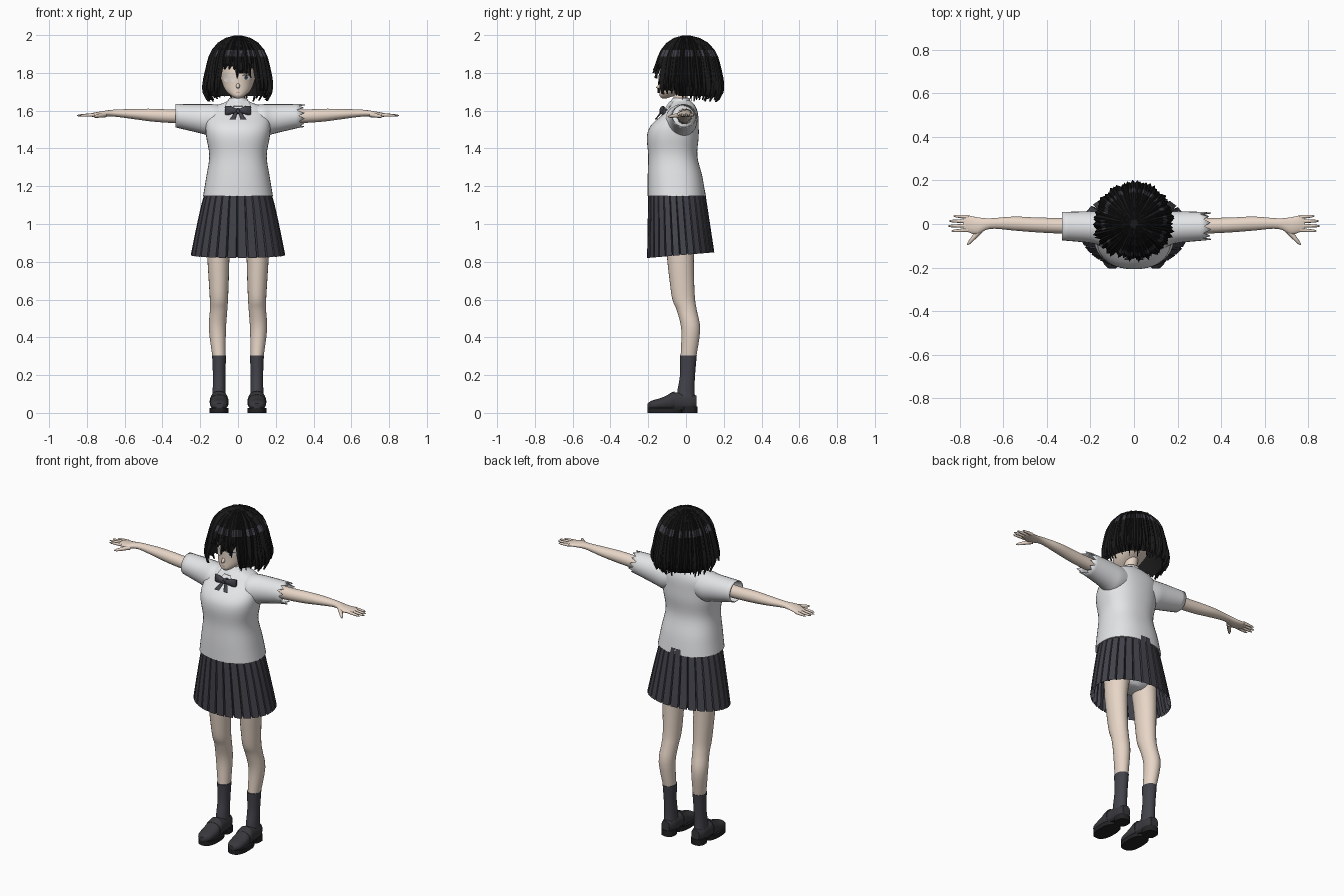
import bpy, bmesh, random
from math import sin, cos, pi, radians, sqrt, copysign
from mathutils import Vector

random.seed(4)
if "Cube" in bpy.data.objects:
    bpy.data.objects.remove(bpy.data.objects["Cube"])


def material(name, r, g, b):
    m = bpy.data.materials.new(name)
    m.use_nodes = True
    m.diffuse_color = (r, g, b, 1)
    m.node_tree.nodes["Principled BSDF"].inputs["Base Color"].default_value = (r, g, b, 1)
    return m


SKIN = material("skin", .8, .67, .57)
WHITE = material("white cloth", .83, .84, .86)
GREY = material("dark grey cloth", .055, .055, .07)
SHOE = material("shoe leather", .04, .04, .047)
SOLE = material("sole black", .016, .016, .018)
HAIR = material("black hair", .009, .009, .009)
SHINE = material("hair shine", .05, .05, .065)
PATCH = material("eye patch cream", .8, .72, .66)
LIP = material("lip brown", .38, .2, .16)


def make(name, bm, mats, smooth=True):
    bmesh.ops.recalc_face_normals(bm, faces=bm.faces)
    mesh = bpy.data.meshes.new(name)
    bm.to_mesh(mesh)
    bm.free()
    ob = bpy.data.objects.new(name, mesh)
    bpy.context.collection.objects.link(ob)
    for m in mats:
        mesh.materials.append(m)
    if smooth:
        bpy.ops.object.select_all(action='DESELECT')
        ob.select_set(True)
        bpy.context.view_layer.objects.active = ob
        bpy.ops.object.shade_smooth_by_angle(angle=radians(45))
    return ob


def bridge(bm, rings, caps=True):
    """Joins closed rings of points with faces."""
    loops = [[bm.verts.new(p) for p in ring] for ring in rings]
    n = len(loops[0])
    faces = []
    for a, b in zip(loops, loops[1:]):
        for j in range(n):
            k = (j + 1) % n
            faces.append(bm.faces.new((a[j], a[k], b[k], b[j])))
    if caps:
        faces += [bm.faces.new(loops[0]), bm.faces.new(loops[-1])]
    return faces


def smooth_rows(rows, steps):
    """Passes a Catmull-Rom curve through the section rows."""
    rows = [Vector(r) for r in rows]
    out = []
    for i in range(len(rows) - 1):
        p, q = rows[i], rows[i + 1]
        m = (q - rows[max(i - 1, 0)]) / 2
        n = (rows[min(i + 2, len(rows) - 1)] - p) / 2
        for s in range(steps):
            t = s / steps
            out.append(p + m * t + (3 * (q - p) - 2 * m - n) * t**2 + (2 * (p - q) + m + n) * t**3)
    return out + [rows[-1]]


def loft(name, rows, mat, axis='z', sign=1, power=2, segs=24, steps=4, wall=0, torn=False):
    """Each row is position along the axis, two centres and two radii."""
    rings = []
    rows = smooth_rows(rows, steps)
    for t, u, v, ru, rv in rows:
        ring = []
        for j in range(segs):
            c, s = cos(2 * pi * j / segs), sin(2 * pi * j / segs)
            a = u + ru * copysign(abs(c)**(2 / power), c)
            b = v + rv * copysign(abs(s)**(2 / power), s)
            w = t
            if torn and t == rows[-1][0]:
                w += random.uniform(.008, .024) if j % 2 else -random.uniform(.005, .03)
            x, y, z = {'x': (w, a, b), 'y': (a, w, b), 'z': (a, b, w)}[axis]
            ring.append((x * sign, y, z))
        rings.append(ring)
    bm = bmesh.new()
    bridge(bm, rings, caps=not wall)
    ob = make(name, bm, [mat])
    if wall:
        mod = ob.modifiers.new("thickness", 'SOLIDIFY')
        mod.thickness = wall
    return ob


def tube(name, start, end, r0, r1, mat, sign):
    """A tapering finger with a rounded tip."""
    a, b = Vector(start), Vector(end)
    turn = (b - a).to_track_quat('Z', 'Y')
    rings = []
    for t, k in ((0, 1), (.5, 1), (.85, .9), (1, .35)):
        r = (r0 + (r1 - r0) * t) * k
        pts = [a.lerp(b, t) + turn @ Vector((r * cos(j * pi / 4), r * sin(j * pi / 4), 0)) for j in range(8)]
        rings.append([(p.x * sign, p.y, p.z) for p in pts])
    bm = bmesh.new()
    bridge(bm, rings)
    make(name, bm, [mat])


# Head and neck
head = [(1.665, 0, -.115, .012, .012), (1.68, 0, -.1, .038, .04), (1.71, 0, -.07, .068, .07),
        (1.75, 0, -.035, .085, .105), (1.8, 0, -.015, .098, .125), (1.87, 0, 0, .11, .125),
        (1.94, 0, 0, .08, .09), (1.965, 0, 0, .03, .03)]
loft("head", head, SKIN, segs=32)
loft("neck", [(1.62, 0, -.03, .042, .042), (1.67, 0, -.03, .035, .037), (1.73, 0, -.025, .038, .045)], SKIN)
loft("nose", [(-.158, 0, 1.722, .002, .002), (-.148, 0, 1.727, .007, .009), (-.13, 0, 1.735, .012, .018)], SKIN, 'y')


# Face details laid on the head surface
def face_plate(name, x, z, rx, rz, mat, lift=.003, power=2):
    rows = smooth_rows(head, 8)

    def on_face(px, pz):
        r = min(rows, key=lambda row: abs(row[0] - pz))
        return (px, r[2] - r[4] * sqrt(max(0, 1 - (px / r[3])**2)) - lift, pz)
    bm = bmesh.new()
    mid = bm.verts.new(on_face(x, z))
    rim = []
    for j in range(20):
        c, s = cos(j * pi / 10), sin(j * pi / 10)
        rim.append(bm.verts.new(on_face(x + rx * copysign(abs(c)**(2 / power), c),
                                        z + rz * copysign(abs(s)**(2 / power), s))))
    for j in range(20):
        bm.faces.new((mid, rim[j], rim[(j + 1) % 20]))
    make(name, bm, [mat])


face_plate("eye_patch", -.045, 1.775, .032, .024, PATCH, .005, 3)
face_plate("left_eye_white", .043, 1.775, .021, .012, WHITE)
face_plate("left_iris", .043, 1.775, .009, .011, GREY, .005)
face_plate("left_eyelash", .044, 1.788, .023, .003, HAIR, .006)
face_plate("mouth", 0, 1.698, .012, .0018, LIP)

# Hair: shell and overlapping tapered locks
profile = [(2.0, 0), (1.99, .05), (1.965, .095), (1.93, .128), (1.88, .152), (1.82, .166),
           (1.75, .18), (1.7, .178), (1.65, .15), (1.5, .1)]


def hair_point(az, z, scale=1, lift=0):
    for (z0, r0), (z1, r1) in zip(profile, profile[1:]):
        if z >= z1:
            r = r0 + (r1 - r0) * (z0 - z) / (z0 - z1)
            break
    r = r * scale + lift
    return (r * sin(az), -r * cos(az) * (.97 if cos(az) > 0 else 1.08), z)


def hem(az):
    deg = (az * 180 / pi + 180) % 360 - 180
    if abs(deg) < 34:
        return 1.785 if -6 < deg < 24 else 1.825
    return 1.695 if abs(deg) < 75 else 1.665


levels = [1.997, 1.985, 1.96, 1.922, 1.887]
count = 48
rings = []
for i in range(11):
    ring = []
    for j in range(count):
        az = 2 * pi * j / count
        z = levels[i] if i < 5 else 1.887 + (hem(az) + .012 - 1.887) * (i - 4) / 6
        ring.append(hair_point(az, z, .95))
    rings.append(ring)
bm = bmesh.new()
bridge(bm, rings, caps=False)
bm.faces.new(bm.verts[:count] if bm.verts.ensure_lookup_table() is None else [])
make("hair_shell", bm, [HAIR], smooth=False)

bm = bmesh.new()
for i in range(72):
    az = 2 * pi * i / 72 + random.uniform(-.03, .03)
    end = hem(az) + random.uniform(-.018, .018)
    width = random.uniform(.07, .12)
    lift, flare = random.uniform(-.004, .004), random.uniform(-.012, .012)
    bend = random.uniform(-.06, .06)
    rings = []
    for k in range(11):
        u = max(0, (k - 4) / 6)
        z = levels[k] if k < 5 else 1.887 + (end - 1.887) * u
        w = width * (1 - .93 * max(0, (u - .35) / .65)**1.6)
        a = az + bend * u * u
        off = lift + flare * u * u
        rings.append([hair_point(a - w, z, .96, off), hair_point(a, z, 1, off + .005),
                      hair_point(a + w, z, .96, off)])
    shiny = random.random() < .6
    for f in bridge(bm, rings):
        if shiny and 1.89 < f.calc_center_median().z < 1.92:
            f.material_index = 1
make("hair_locks", bm, [HAIR, SHINE], smooth=False)

# Shirt body, collar and bow
loft("shirt_body", [(1.148, 0, -.05, .185, .153), (1.25, 0, -.058, .168, .145), (1.36, 0, -.07, .152, .13),
                    (1.46, 0, -.07, .168, .137), (1.52, 0, -.06, .172, .127), (1.58, 0, -.03, .165, .094),
                    (1.62, 0, -.018, .13, .07), (1.642, 0, -.02, .075, .055), (1.655, 0, -.025, .05, .045)],
     WHITE, power=2.35, segs=40)
loft("collar", [(1.625, 0, -.03, .082, .068), (1.645, 0, -.03, .062, .055), (1.668, 0, -.025, .045, .044)],
     WHITE, wall=.004)
loft("bow_knot", [(-.14, 0, 1.598, .009, .01), (-.125, 0, 1.598, .014, .015), (-.1, 0, 1.598, .01, .01)], GREY, 'y')

for sign, side in ((1, "left_"), (-1, "right_")):
    # Collar flaps and bow halves
    bm = bmesh.new()
    bm.faces.new([bm.verts.new((sign * x, y, z)) for x, y, z in
                  ((.004, -.088, 1.648), (.055, -.058, 1.655), (.072, -.095, 1.615), (.045, -.123, 1.595))])
    make(side + "collar_flap", bm, [WHITE], smooth=False)
    loft(side + "bow_loop", [(.005, -.125, 1.598, .012, .01), (.04, -.125, 1.602, .014, .022),
                             (.07, -.115, 1.597, .006, .026)], GREY, 'x', sign, segs=12)
    loft(side + "bow_tail", [(1.553, .03, -.162, .015, .004), (1.595, .008, -.128, .008, .006)],
         GREY, 'z', sign, segs=8)

    # Sleeves, with the left hem torn
    loft(side + "sleeve", [(.06, -.02, 1.555, .07, .072), (.13, -.025, 1.548, .085, .086),
                           (.19, -.015, 1.556, .074, .078), (.33, -.01, 1.573, .065, .062)],
         WHITE, 'x', sign, wall=.005, torn=sign > 0)

    # Arms and hands
    loft(side + "arm", [(.15, -.008, 1.57, .04, .042), (.33, -.008, 1.57, .036, .036),
                        (.45, -.004, 1.576, .034, .034), (.55, .002, 1.582, .032, .027),
                        (.66, .002, 1.587, .024, .018), (.72, -.008, 1.582, .039, .015),
                        (.765, .002, 1.578, .038, .011), (.785, .002, 1.577, .033, .006)], SKIN, 'x', sign)
    for i, tip in enumerate((.828, .848, .853, .838)):
        y = .032 - .02 * i
        tube(side + "finger", (.76, y, 1.578), (tip, y * 1.15, 1.574), .0095, .006, SKIN, sign)
    tube(side + "thumb", (.705, -.028, 1.578), (.765, -.096, 1.568), .014, .007, SKIN, sign)

    # Legs and socks
    loft(side + "leg", [(1.0, .09, -.03, .075, .08), (.84, .103, -.03, .06, .072), (.7, .102, -.022, .053, .065),
                        (.6, .101, -.012, .048, .06), (.54, .103, .005, .046, .053), (.44, .109, .025, .045, .05),
                        (.29, .1, .012, .034, .041)], SKIN, 'z', sign)
    loft(side + "sock", [(.303, .1, .012, .037, .045), (.2, .1, .008, .033, .04), (.12, .1, 0, .034, .045),
                         (.06, .1, 0, .036, .05)], GREY, 'z', sign)

    # Loafers
    loft(side + "shoe_upper", [(-.203, .1, .036, .018, .014), (-.18, .1, .041, .04, .024),
                               (-.13, .1, .048, .048, .032), (-.07, .1, .06, .045, .046),
                               (-.02, .1, .06, .041, .048), (.02, .1, .056, .039, .044),
                               (.055, .1, .058, .026, .034)], SHOE, 'y', sign, power=2.3)
    loft(side + "shoe_band", [(-.095, .1, .056, .05, .041), (-.08, .1, .06, .05, .046),
                              (-.06, .1, .065, .047, .05)], SHOE, 'y', sign, power=2.3)
    for part, top, y, rx, ry in (("sole", .026, -.112, .051, .092), ("heel", .035, .018, .04, .042),
                                 ("shank", .032, -.05, .04, .06)):
        low = .014 if part == "shank" else 0
        loft(side + part, [(low, .1, y, rx, ry), (top, .1, y, rx, ry)], SOLE, 'z', sign, power=2.5, steps=1)

# Pleated skirt over short underlayer
loft("underlayer", [(.9, 0, -.03, .06, .06), (.95, 0, -.035, .14, .09), (1.15, 0, -.05, .15, .12)], WHITE)
pleats = 28
rings = []
for i in range(6):
    t = i / 5
    ring = []
    for j in range(pleats):
        for frac, fold in ((0, 0), (.82, 0), (.9, 1)):
            a = 2 * pi * (j + frac) / pleats
            k = 1 - fold * (.03 + .07 * t)
            y = sin(a)
            hem_z = .835 + .015 * y + .008 * fold
            ring.append(((.172 + .078 * t**.85) * k * cos(a),
                         -.05 + .022 * t + (.15 + .028 * t) * k * y,
                         1.18 + (hem_z - 1.18) * t))
    rings.append(ring)
bm = bmesh.new()
bridge(bm, rings, caps=False)
make("pleated_skirt", bm, [GREY], smooth=False)
